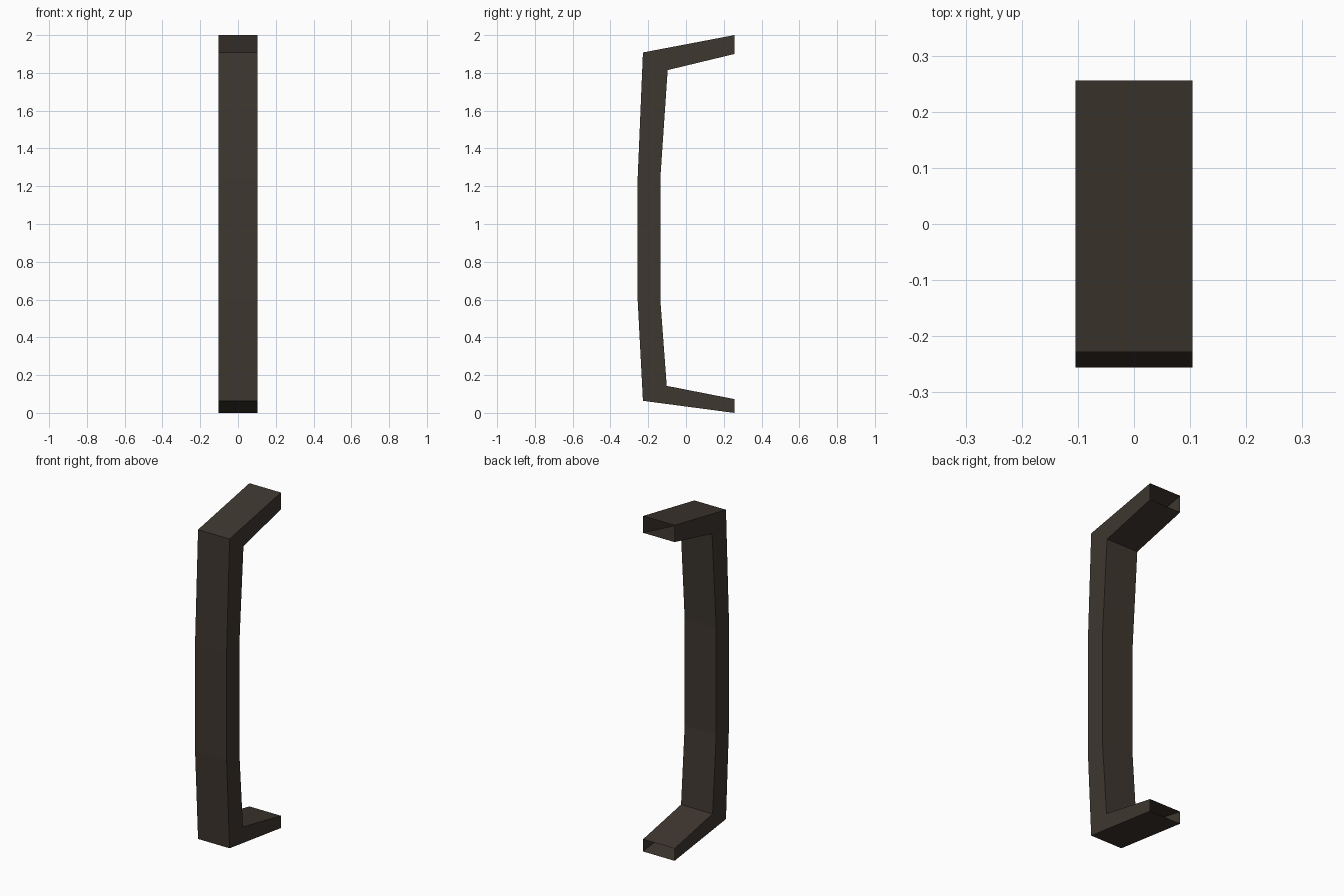
import bpy
import bmesh

if "Cube" in bpy.data.objects:
    bpy.data.objects.remove(bpy.data.objects["Cube"])

HALF_WIDTH = 0.104

# matching (y, z) stations along the outer and inner edge of the bent bar
outer = [(0.256, 2.0), (-0.228, 1.908), (-0.256, 1.24),
         (-0.256, 0.6), (-0.228, 0.064), (0.256, 0.0)]
inner = [(0.256, 1.90), (-0.097, 1.815), (-0.136, 1.24),
         (-0.136, 0.6), (-0.102, 0.143), (0.256, 0.073)]

# dark bronze finish
bronze = bpy.data.materials.new("dark bronze")
bronze.diffuse_color = (0.049, 0.038, 0.029, 1.0)
bronze.use_nodes = True
bronze.node_tree.nodes["Principled BSDF"].inputs["Base Color"].default_value = bronze.diffuse_color

# pull handle: rectangular tube lofted through the stations, ends left open
bm = bmesh.new()
rings = []
for o, i in zip(outer, inner):
    corners = [(-HALF_WIDTH, *o), (HALF_WIDTH, *o), (HALF_WIDTH, *i), (-HALF_WIDTH, *i)]
    rings.append([bm.verts.new(c) for c in corners])
for a, b in zip(rings, rings[1:]):
    for k in range(4):
        n = (k + 1) % 4
        bm.faces.new((a[k], b[k], b[n], a[n]))
bmesh.ops.recalc_face_normals(bm, faces=bm.faces[:])

mesh = bpy.data.meshes.new("pull_handle")
bm.to_mesh(mesh)
bm.free()
mesh.materials.append(bronze)
handle = bpy.data.objects.new("pull_handle", mesh)
bpy.context.collection.objects.link(handle)
